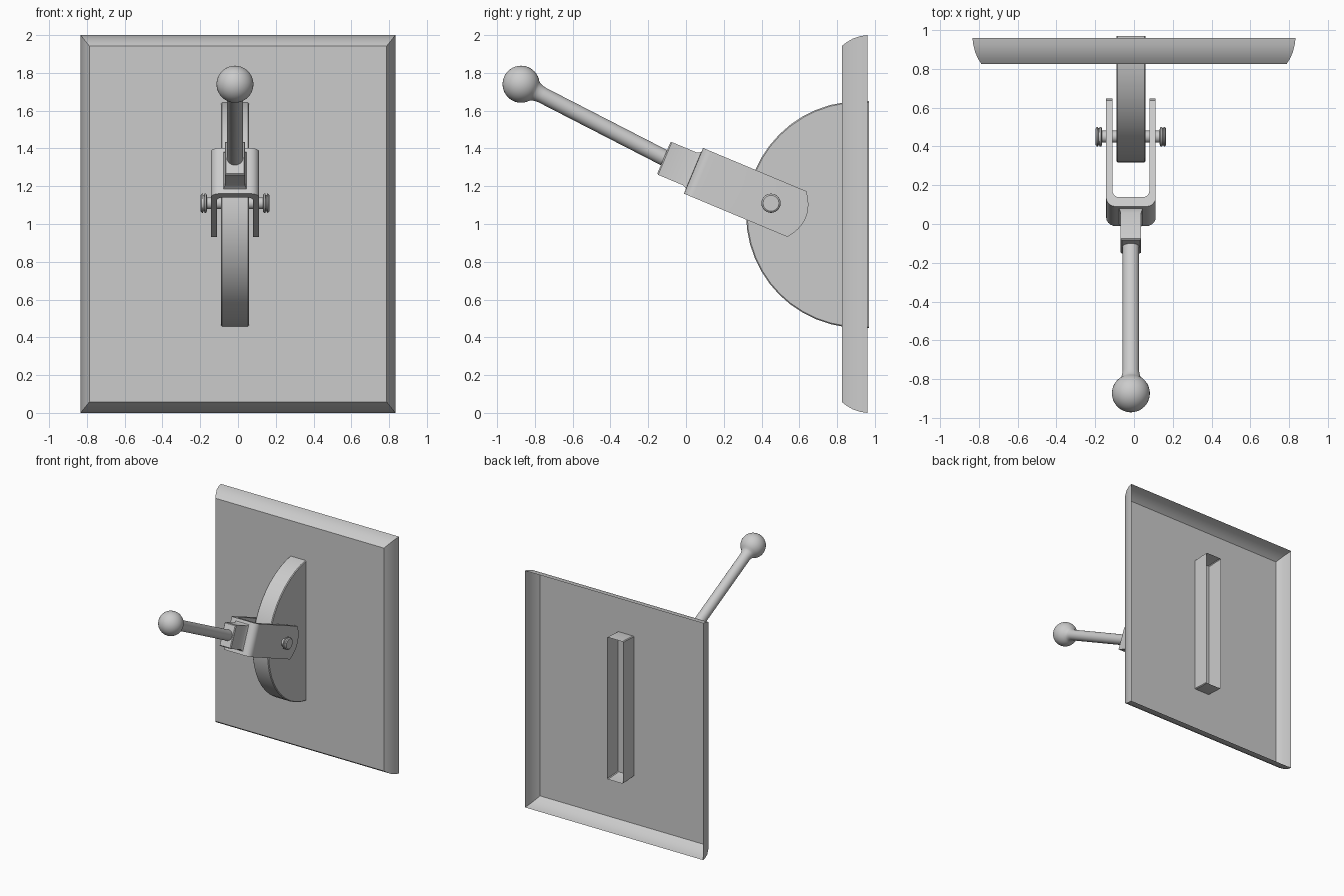
import bpy, bmesh
from math import sin, cos, pi, radians
from mathutils import Vector, Matrix

if "Cube" in bpy.data.objects:
    bpy.data.objects.remove(bpy.data.objects["Cube"])

CX = -0.016                      # centre plane of the lever mechanism
TILT = radians(-22.7)            # slope of the yoke
PIVOT = Vector((CX, 0.45, 1.11))
YOKE_M = Matrix.Translation(PIVOT) @ Matrix.Rotation(TILT, 4, 'X')


def loft(name, rings, closed=True, caps=(True, True), matrix=Matrix(), angle=35):
    """Skin a list of equally sized point rings, optionally capping the ends."""
    bm = bmesh.new()
    rows = [[bm.verts.new(matrix @ Vector(p)) for p in r] for r in rings]
    n = len(rows[0])
    for a, b in zip(rows, rows[1:]):
        for i in range(n if closed else n - 1):
            j = (i + 1) % n
            bm.faces.new((a[i], a[j], b[j], b[i]))
    if caps[0]:
        bm.faces.new(rows[0][::-1])
    if caps[1]:
        bm.faces.new(rows[-1])
    bmesh.ops.recalc_face_normals(bm, faces=bm.faces)
    me = bpy.data.meshes.new(name)
    bm.to_mesh(me)
    bm.free()
    ob = bpy.data.objects.new(name, me)
    bpy.context.collection.objects.link(ob)
    bpy.ops.object.select_all(action='DESELECT')
    ob.select_set(True)
    bpy.context.view_layer.objects.active = ob
    bpy.ops.object.shade_smooth_by_angle(angle=radians(angle))
    return ob


def lathe(name, profile, origin, axis, sides=32):
    """Revolve (distance, radius) pairs around an axis."""
    m = Matrix.Translation(origin) @ Vector(axis).to_track_quat('Z', 'Y').to_matrix().to_4x4()
    rings = [[(r * cos(2 * pi * k / sides), r * sin(2 * pi * k / sides), t)
              for k in range(sides)] for t, r in profile]
    return loft(name, rings, matrix=m)


def arc(cx, cy, r, a0, a1, n):
    return [(cx + r * cos(radians(a0 + (a1 - a0) * k / n)),
             cy + r * sin(radians(a0 + (a1 - a0) * k / n))) for k in range(n + 1)]


# Wall plate: tray with rounded rim, open at the back
plate = []
for y, hx, hz in ((0.96, 0.833, 1.0), (0.925, 0.829, 0.995), (0.885, 0.819, 0.982),
                  (0.85, 0.803, 0.962), (0.825, 0.787, 0.942)):
    plate.append([(sx * hx, y, 1 + sz * hz) for sx, sz in ((-1, -1), (1, -1), (1, 1), (-1, 1))])
loft("wall_plate", plate, caps=(False, True), angle=30)

# Half disc: hollow, its open back pokes through the plate
disc = []
for x, r in ((-0.075, 0.594), (-0.069, 0.6), (0.069, 0.6), (0.075, 0.594)):
    pts = [(0.97, 1.05 + r)] + arc(0.918, 1.05, r, 90, 270, 24) + [(0.97, 1.05 - r)]
    disc.append([(CX + x, y, z) for y, z in pts])
loft("half_disc", disc, closed=False)

# Yoke: U-shaped section lofted across its width, with bowed rear ends
yoke = []
for k in range(-8, 9):
    s = k / 8
    v = 0.131 * sin(s * pi / 2)
    end = 0.148 + 0.052 * (1 - (v / 0.131) ** 2)
    outer = [(0.128, end)] + arc(0.078, -0.395, 0.05, 0, -90, 5)
    inner = [(0.095, end)] + arc(0.060, -0.358, 0.035, 0, -90, 4)
    right = outer
    left = [(-x, u) for x, u in reversed(outer)]
    back = [(-x, u) for x, u in inner] + inner[::-1]
    yoke.append([(x, u, v) for x, u in right + left + back])
loft("yoke", yoke, matrix=YOKE_M)

# Socket block in front of the yoke, flared where it meets it
block = []
for u, hx, hv in ((-0.435, 0.066, 0.112), (-0.447, 0.060, 0.104), (-0.465, 0.053, 0.094),
                  (-0.609, 0.053, 0.094), (-0.616, 0.047, 0.088)):
    block.append([(sx * hx, u, 0.002 + sz * hv) for sx, sz in ((-1, -1), (1, -1), (1, 1), (-1, 1))])
loft("socket_block", block, matrix=YOKE_M)

# Lever rod and ball knob, one lathe from the ball inwards
ball = [(-0.098 * cos(radians(a)), max(0.098 * sin(radians(a)), 0.001)) for a in range(0, 145, 9)]
rod = [(0.088, 0.051), (0.105, 0.046), (0.125, 0.043), (0.90, 0.043)]
lathe("lever_and_knob", ball + rod, (CX, -0.873, 1.74), (0, 0.755, -0.388))

# Pivot pin with a grooved head on each end
half = [(0.148, 0.031), (0.149, 0.044), (0.153, 0.051), (0.161, 0.051), (0.163, 0.044),
        (0.168, 0.044), (0.170, 0.051), (0.176, 0.050), (0.182, 0.042)]
pin = [(-t, r) for t, r in reversed(half)] + half
lathe("pivot_pin", pin, PIVOT, (1, 0, 0), 24)
